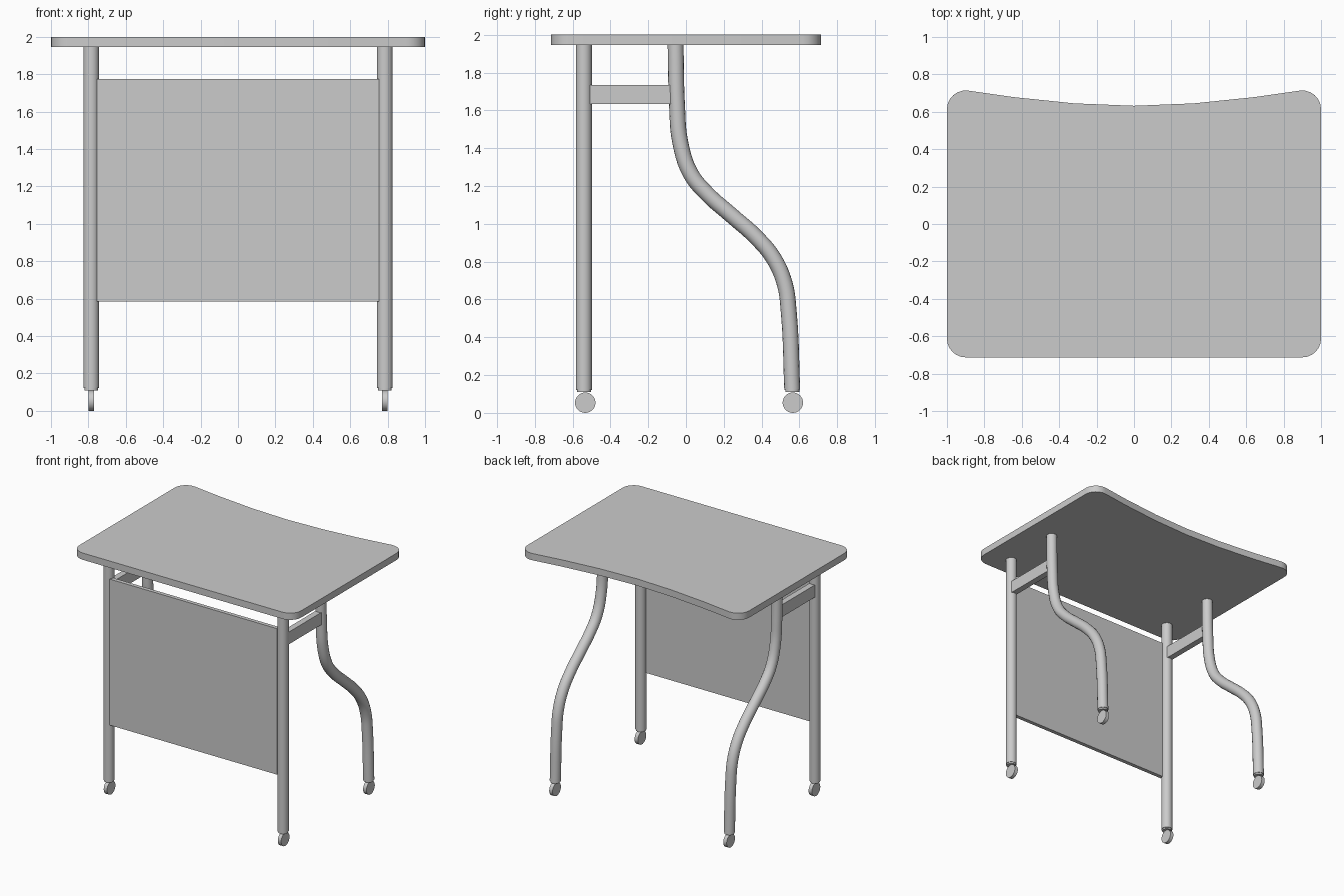
import bpy, bmesh, math
from math import cos, sin, radians

if "Cube" in bpy.data.objects:
    bpy.data.objects.remove(bpy.data.objects["Cube"])

LEG_X, LEG_R = 0.785, 0.042
FRONT_Y, BACK_Y = -0.54, 0.562


def box(name, lo, hi):
    bpy.ops.mesh.primitive_cube_add(size=1, location=[(a + b) / 2 for a, b in zip(lo, hi)])
    ob = bpy.context.object
    ob.name = name
    ob.scale = [b - a for a, b in zip(lo, hi)]
    bpy.ops.object.transform_apply(location=False, rotation=False, scale=True)
    return ob


def cylinder(name, loc, r, depth, rot=(0, 0, 0), sides=32):
    bpy.ops.mesh.primitive_cylinder_add(vertices=sides, radius=r, depth=depth, location=loc, rotation=rot)
    ob = bpy.context.object
    ob.name = name
    bpy.ops.object.shade_smooth_by_angle(angle=radians(30))
    return ob


def tube(name, x, path):
    """Round tube through (y, z) points at a fixed x."""
    cu = bpy.data.curves.new(name, 'CURVE')
    cu.dimensions = '3D'
    cu.bevel_depth, cu.bevel_resolution, cu.resolution_u = LEG_R, 6, 5
    cu.use_fill_caps = True
    sp = cu.splines.new('BEZIER')
    sp.bezier_points.add(len(path) - 1)
    for p, (y, z) in zip(sp.bezier_points, path):
        p.co = (x, y, z)
        p.handle_left_type = p.handle_right_type = 'AUTO'
    ob = bpy.data.objects.new(name, cu)
    bpy.context.collection.objects.link(ob)
    bpy.ops.object.select_all(action='DESELECT')
    ob.select_set(True)
    bpy.context.view_layer.objects.active = ob
    bpy.ops.object.convert(target='MESH')
    bpy.ops.object.shade_smooth_by_angle(angle=radians(40))


# Tabletop outline: rounded corners, concave back edge
def arc(cx, cy, a0, a1, r=0.1, n=6):
    angles = [radians(a0 + (a1 - a0) * i / n) for i in range(n + 1)]
    return [(cx + r * cos(a), cy + r * sin(a)) for a in angles]


right = arc(0.9, -0.613, -90, 0) + arc(0.9, 0.614, 0, 98) + [(0.64, 0.678), (0.32, 0.645)]
outline = right + [(0, 0.632)] + [(-x, y) for x, y in reversed(right)]
bm = bmesh.new()
face = bm.faces.new([bm.verts.new((x, y, 1.945)) for x, y in outline])
ext = bmesh.ops.extrude_face_region(bm, geom=[face])
bmesh.ops.translate(bm, vec=(0, 0, 0.055),
                    verts=[g for g in ext['geom'] if isinstance(g, bmesh.types.BMVert)])
bmesh.ops.recalc_face_normals(bm, faces=bm.faces)
mesh = bpy.data.meshes.new("tabletop")
bm.to_mesh(mesh)
bm.free()
top = bpy.data.objects.new("tabletop", mesh)
bpy.context.collection.objects.link(top)
bpy.context.view_layer.objects.active = top
top.select_set(True)
bpy.ops.object.shade_smooth_by_angle(angle=radians(30))

# Front panel between the straight legs
box("front_panel", (-0.755, -0.577, 0.585), (0.755, -0.545, 1.775))

back_path = [(-0.055, 1.95), (-0.047, 1.62), (-0.03, 1.43), (0.025, 1.265), (0.11, 1.16), (0.24, 1.045),
             (0.37, 0.93), (0.465, 0.815), (0.523, 0.68), (0.543, 0.54), (BACK_Y, 0.122)]

for side, s in (("left", -1), ("right", 1)):
    x = s * LEG_X
    # Legs
    cylinder(f"front_leg_{side}", (x, FRONT_Y, 1.035), LEG_R, 1.826)
    tube(f"back_leg_{side}", x, back_path)
    # Side rail joining front and back legs
    box(f"side_rail_{side}", (x - 0.025, -0.51, 1.633), (x + 0.025, -0.07, 1.733))
    # Leg caps and wheels
    for end, y, wy in (("front", FRONT_Y, -0.533), ("back", BACK_Y, 0.565)):
        cylinder(f"{end}_cap_{side}", (x, y, 0.118), 0.037, 0.016)
        cylinder(f"{end}_wheel_{side}", (x, wy, 0.055), 0.054, 0.03, (0, math.pi / 2, 0))
        bpy.context.object.location.z = 0.054
